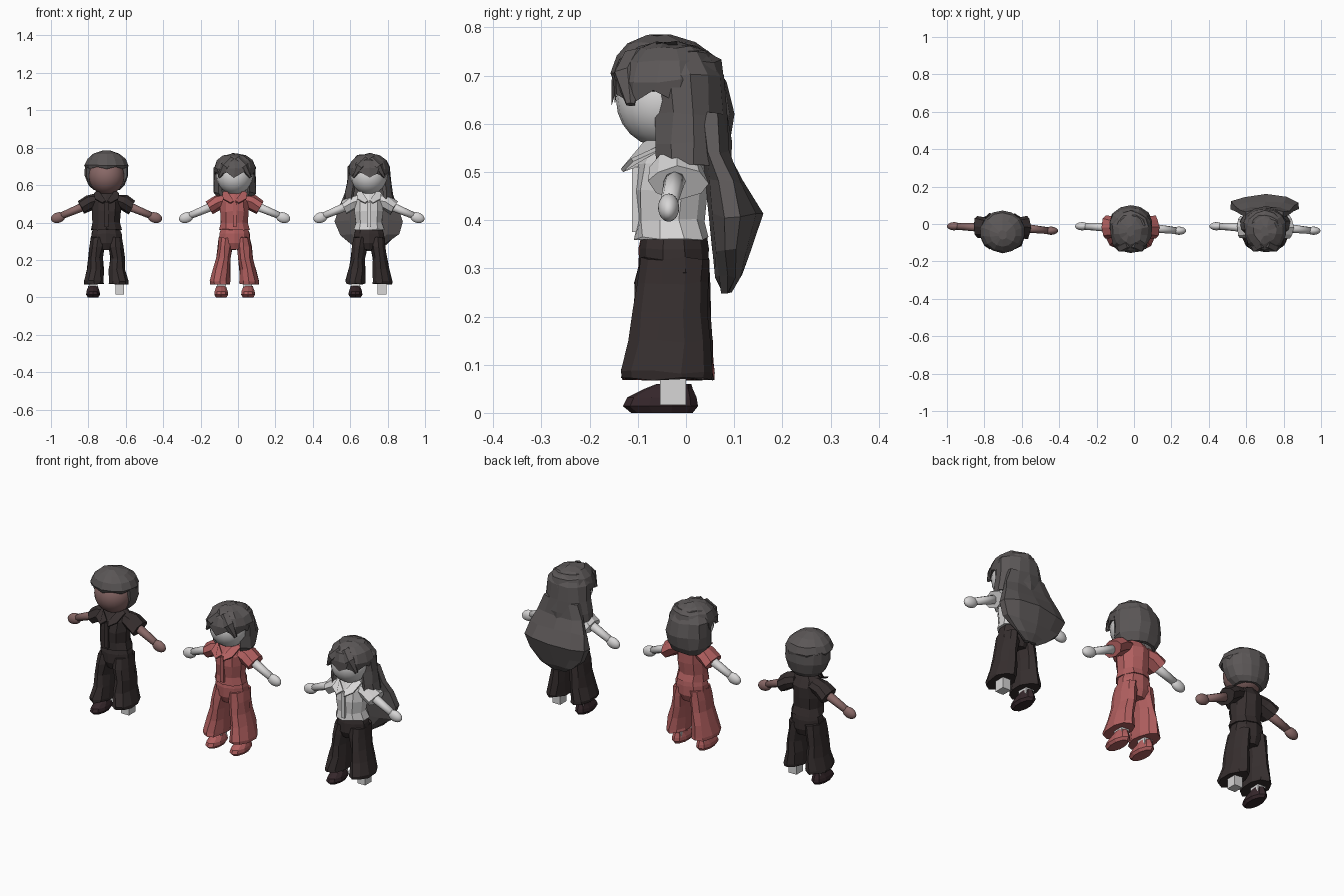
import bpy, bmesh, math, random
from mathutils import Vector

if "Cube" in bpy.data.objects:
    bpy.data.objects.remove(bpy.data.objects["Cube"])

random.seed(4)

def material(name, *rgb):
    m = bpy.data.materials.new(name)
    m.diffuse_color = (*rgb, 1)
    m.use_nodes = True
    m.node_tree.nodes["Principled BSDF"].inputs["Base Color"].default_value = m.diffuse_color
    return m

LIGHT = material("pale_white", .68, .67, .67)
TAN = material("brown_skin", .25, .14, .135)
RED = material("soft_red", .44, .115, .115)
DARK = material("charcoal_cloth", .037, .028, .028)
HAIR = material("grey_hair", .105, .095, .095)
SHOE = material("dark_plum", .036, .02, .024)

def make(name, bm, mat, smooth=False):
    bmesh.ops.recalc_face_normals(bm, faces=bm.faces)
    for f in bm.faces:
        f.smooth = smooth
    me = bpy.data.meshes.new(name)
    bm.to_mesh(me)
    bm.free()
    me.materials.append(mat)
    ob = bpy.data.objects.new(name, me)
    bpy.context.collection.objects.link(ob)
    return ob

def loft(name, rings, mat, smooth=False, jitter=0):
    """Skin a closed surface over rings of points."""
    bm = bmesh.new()
    vs = [[bm.verts.new(p + Vector([random.uniform(-jitter, jitter) for _ in range(3)]))
           for p in r] for r in rings]
    n = len(vs[0])
    for a, b in zip(vs, vs[1:]):
        for i in range(n):
            j = (i + 1) % n
            bm.faces.new((a[i], a[j], b[j], b[i]))
    bm.faces.new(vs[0])
    bm.faces.new(vs[-1])
    return make(name, bm, mat, smooth)

def ellipse(z, cx, cy, rx, ry, n=10, wave=0):
    """Horizontal ring, every other point shifted up by wave."""
    return [Vector((cx + rx * math.cos(t), cy + ry * math.sin(t), z + wave * (i % 2)))
            for i in range(n) for t in [2 * math.pi * (i + .5) / n]]

def crescent(z, cx, cy, rx, ry, gap=45, thick=.82, n=10):
    """Horizontal C shaped ring, open to the front."""
    angles = [math.radians(-90 + gap + (360 - 2 * gap) * i / n) for i in range(n + 1)]
    arc = lambda k: [Vector((cx + k * rx * math.cos(t), cy + k * ry * math.sin(t), z)) for t in angles]
    return arc(1) + arc(thick)[::-1]

def tube(name, stations, mat, n=8, smooth=False, jitter=0):
    """Limb in the x-z plane: each station is (point, in-plane radius, y radius)."""
    d = (Vector(stations[-1][0]) - Vector(stations[0][0])).normalized()
    v = Vector((0, 1, 0))
    u = d.cross(v)
    rings = [[Vector(p) + u * a * math.cos(2 * math.pi * i / n) + v * b * math.sin(2 * math.pi * i / n)
              for i in range(n)] for p, a, b in stations]
    return loft(name, rings, mat, smooth, jitter)

def ball(name, c, r, mat, tilt=0):
    bm = bmesh.new()
    bmesh.ops.create_uvsphere(bm, u_segments=20, v_segments=12, radius=1)
    ob = make(name, bm, mat, True)
    ob.location, ob.scale, ob.rotation_euler = c, r, (0, tilt, 0)

def box(name, lo, hi, mat):
    bm = bmesh.new()
    bmesh.ops.create_cube(bm, size=1)
    for v in bm.verts:
        v.co = [l + (h - l) * (c + .5) for l, h, c in zip(lo, hi, v.co)]
    make(name, bm, mat)

def lapel(name, cx, s, mat):
    pts = [(.004, -.100, .515), (.022, -.133, .503), (.062, -.112, .525),
           (.066, -.045, .555), (.044, -.045, .572), (.036, -.085, .560)]
    bm = bmesh.new()
    bm.faces.new([bm.verts.new((cx + s * x, y, z)) for x, y, z in pts])
    ob = make(name, bm, mat)
    mod = ob.modifiers.new("thickness", "SOLIDIFY")
    mod.thickness, mod.offset = .008, 0

def figure(tag, cx, skin, shirt, trousers, shoe, shoe_sides, hem):
    # head and neck
    ball(tag + "_head", (cx, -.045, .648), (.097, .1, .098), skin)
    loft(tag + "_neck", [ellipse(z, cx, -.035, .03, .03) for z in (.52, .57)], skin)
    # shirt with waist flare, collar and front placket
    loft(tag + "_shirt", [ellipse(z, cx, cy, rx, ry) for z, cy, rx, ry in (
        (.362, -.03, .085, .078), (.40, -.033, .076, .07), (.46, -.033, .078, .076),
        (.515, -.03, .08, .072), (.545, -.028, .068, .052), (.562, -.028, .042, .04))],
        shirt, jitter=.004)
    box(tag + "_placket", (cx - .01, -.112, .375), (cx + .01, -.09, .51), shirt)
    # trouser hips
    loft(tag + "_hips", [ellipse(z, cx, cy, rx, ry) for z, cy, rx, ry in (
        (.255, -.025, .06, .055), (.29, -.025, .088, .072), (.34, -.025, .084, .072),
        (.375, -.025, .072, .066))], trousers, jitter=.002)
    for s in (-1, 1):
        side = "_left_" if s < 0 else "_right_"
        lapel(tag + side + "lapel", cx, s, shirt)
        # sleeve, arm and hand
        y = -.012 if s < 0 else -.036
        tube(tag + side + "sleeve", [((cx + s * .045, -.02, .522), .034, .045),
             ((cx + s * .09, -.018, .508), .042, .056),
             ((cx + s * .135, -.016, .478), .039, .062)], shirt, jitter=.004)
        tube(tag + side + "arm", [((cx + s * .10, -.02, .495), .024, .024),
             ((cx + s * .25, y, .432), .018, .018)], skin, smooth=True)
        ball(tag + side + "hand", (cx + s * .259, y, .426), (.039, .022, .028), skin, s * .3)
        # flared trouser leg
        loft(tag + side + "trouser_leg", [ellipse(z, cx + s * ox, cy, rx, ry) for z, ox, cy, rx, ry in (
            (.071, hem, -.038, .053, .094), (.085, hem, -.038, .055, .095),
            (.15, hem - .008, -.032, .046, .084), (.21, .058, -.03, .039, .078),
            (.27, .05, -.028, .042, .076), (.32, .045, -.025, .04, .07))], trousers, jitter=.004)
        # block foot, and shoe where one is worn
        box(tag + side + "foot", (cx + s * .07 - .023, -.054, .016),
            (cx + s * .07 + .023, 0, .09), LIGHT)
        if s in shoe_sides:
            loft(tag + side + "shoe", [ellipse(z, cx + s * .072, cy, rx, ry) for z, cy, rx, ry in (
                (.0, -.05, .03, .064), (.014, -.053, .039, .078), (.032, -.05, .037, .072),
                (.05, -.036, .03, .05), (.06, -.025, .027, .036))], shoe)

def fringe(tag, cx):
    # crown of hair with a jagged fringe, plus swept locks
    loft(tag + "_hair_crown", [
        ellipse(.642, cx, -.04, .107, .112, 14, .024), ellipse(.69, cx, -.038, .113, .117, 14),
        ellipse(.73, cx, -.035, .098, .104, 14), ellipse(.757, cx, -.038, .06, .068, 14),
        ellipse(.767, cx, -.04, .02, .028, 14)], HAIR, jitter=.005)
    for s in (-1, 1):
        tube(tag + "_swept_lock", [((cx + s * .01, -.10, .745), .02, .03),
             ((cx + s * .05, -.122, .70), .028, .03),
             ((cx + s * .085, -.115, .64), .006, .01)], HAIR, 6)

def ring_set(cx, rows, **kw):
    return [crescent(z, cx, cy, rx, ry, **kw) for z, cy, rx, ry in rows]

# left figure: short rounded hair, dark outfit, one shoe
A, B, C = -.703, -.018, .70
figure("short_hair", A, TAN, DARK, DARK, SHOE, (-1,), .066)
loft("short_hair_cap", [
    ellipse(.686, A, -.04, .113, .108, 14, .012), ellipse(.705, A, -.042, .121, .113, 14),
    ellipse(.74, A, -.042, .105, .102, 14), ellipse(.768, A, -.05, .07, .07, 14),
    ellipse(.784, A, -.058, .022, .025, 14)], HAIR, jitter=.002)
loft("short_hair_back", ring_set(A, (
    (.575, -.02, .07, .062), (.60, -.025, .098, .082), (.65, -.03, .117, .098),
    (.71, -.035, .116, .102)), gap=68), HAIR, jitter=.002)

# middle figure: bobbed hair, red outfit, two shoes
figure("bob_hair", B, LIGHT, RED, RED, RED, (-1, 1), .078)
fringe("bob", B)
loft("bob_hair_sides", ring_set(B, (
    (.525, .0, .092, .072), (.56, .0, .116, .092), (.62, .0, .118, .097),
    (.69, -.005, .112, .09), (.745, -.02, .075, .07))), HAIR, jitter=.005)

# right figure: long hair, pale blouse, dark trousers, one shoe
figure("long_hair", C, LIGHT, LIGHT, DARK, SHOE, (-1,), .072)
fringe("long", C)
loft("long_hair_sides", ring_set(C, (
    (.515, .0, .135, .09), (.56, .0, .13, .092), (.62, -.002, .12, .09),
    (.70, -.005, .112, .085), (.75, -.02, .075, .07))), HAIR, jitter=.004)
loft("long_hair_back", [ellipse(z, C, cy, rx, ry) for z, cy, rx, ry in (
    (.252, .085, .035, .012), (.285, .09, .095, .026), (.335, .09, .165, .038),
    (.41, .1, .188, .055), (.48, .08, .165, .045), (.54, .06, .135, .034),
    (.62, .05, .1, .035))], HAIR, jitter=.006)
